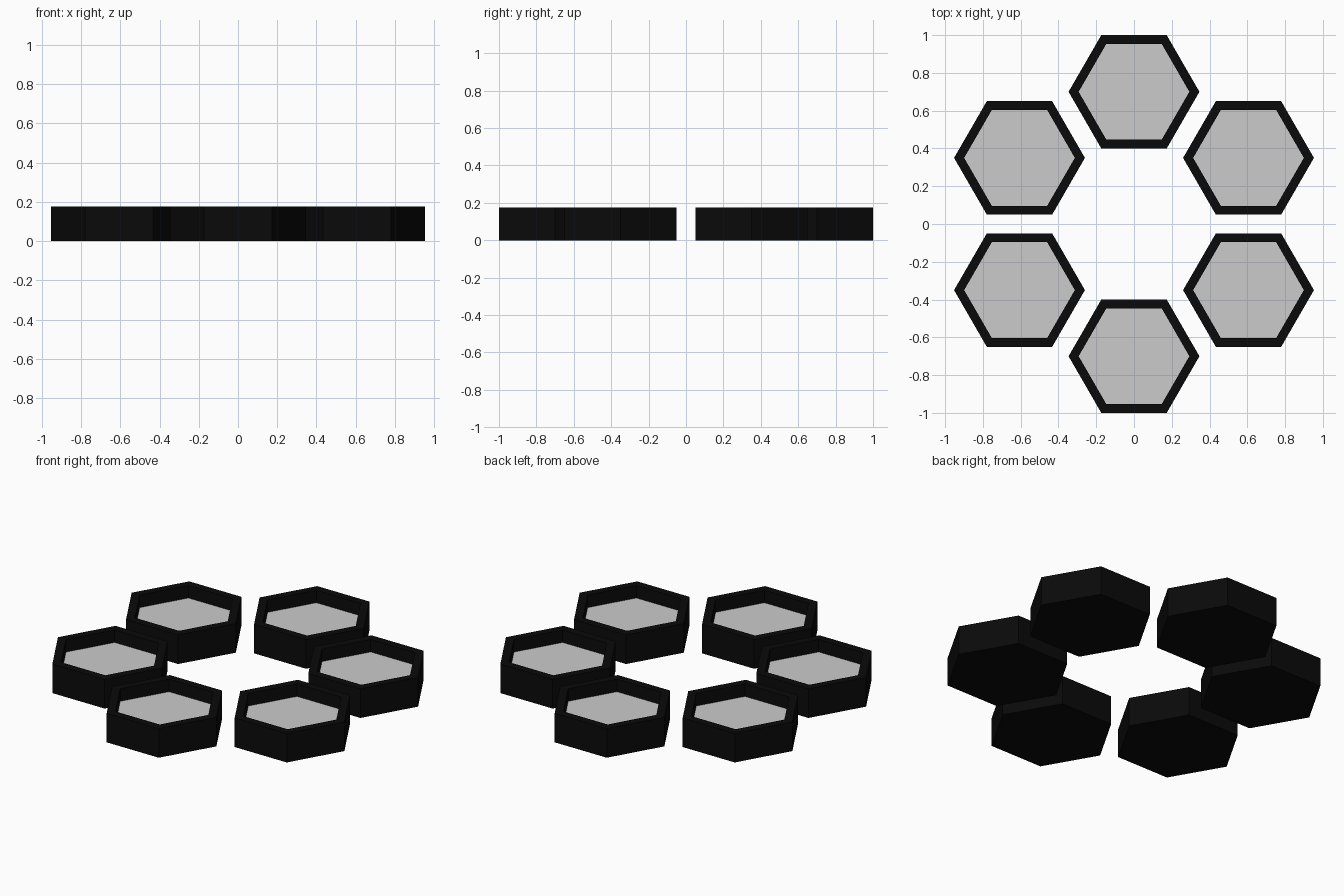
import bpy, bmesh
from math import cos, sin, radians

if "Cube" in bpy.data.objects:
    bpy.data.objects.remove(bpy.data.objects["Cube"])

RING, OUTER, INNER = 0.70, 0.3464, 0.293   # ring radius, hexagon corner radii
HEIGHT, FLOOR, PANEL = 0.175, 0.09, 0.10   # rim top, tray floor, panel top

black = bpy.data.materials.new("black")
black.diffuse_color = (0.003, 0.003, 0.003, 1)
black.use_nodes = True
black.node_tree.nodes["Principled BSDF"].inputs["Base Color"].default_value = black.diffuse_color


def hexagon(bm, radius, z):
    return [bm.verts.new((radius * cos(radians(60 * i)), radius * sin(radians(60 * i)), z))
            for i in range(6)]


def hex_part(name, levels, location, material=None):
    """Skin a stack of hexagons (radius, z) and cap both ends."""
    bm = bmesh.new()
    loops = [hexagon(bm, r, z) for r, z in levels]
    for a, b in zip(loops, loops[1:]):
        for i in range(6):
            j = (i + 1) % 6
            bm.faces.new((a[i], a[j], b[j], b[i]))
    bm.faces.new(loops[0][::-1])
    bm.faces.new(loops[-1])
    bmesh.ops.recalc_face_normals(bm, faces=bm.faces)
    mesh = bpy.data.meshes.new(name)
    bm.to_mesh(mesh)
    bm.free()
    if material:
        mesh.materials.append(material)
    obj = bpy.data.objects.new(name, mesh)
    obj.location = location
    bpy.context.collection.objects.link(obj)


# Six trays in a ring, each holding a recessed grey panel
for k in range(6):
    angle = radians(30 + 60 * k)
    centre = (RING * cos(angle), RING * sin(angle), 0)
    hex_part(f"hex_tray_{k + 1}",
             [(OUTER, 0), (OUTER, HEIGHT), (INNER, HEIGHT), (INNER, FLOOR)], centre, black)
    hex_part(f"hex_panel_{k + 1}", [(INNER, FLOOR), (INNER, PANEL)], centre)
